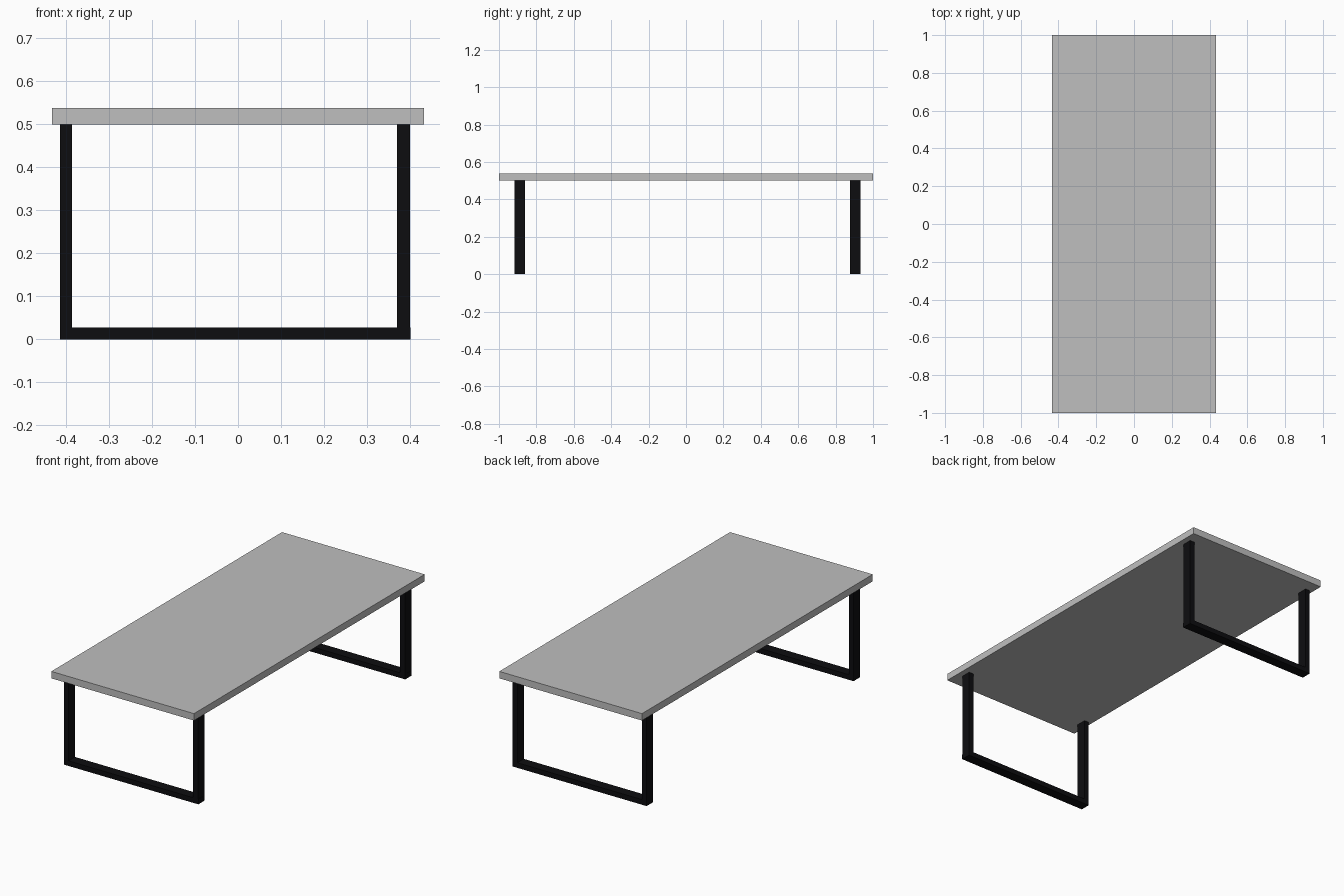
import bpy
from mathutils import Matrix, Vector

if "Cube" in bpy.data.objects:
    bpy.data.objects.remove(bpy.data.objects["Cube"])


def material(name, rgb):
    m = bpy.data.materials.new(name)
    m.diffuse_color = (*rgb, 1)
    m.use_nodes = True
    m.node_tree.nodes["Principled BSDF"].inputs["Base Color"].default_value = m.diffuse_color
    return m


grey = material("light_grey", (0.52, 0.52, 0.52))
black = material("black", (0.004, 0.004, 0.005))


def box(name, lo, hi, mat):
    """Axis-aligned box between two corners."""
    lo, hi = Vector(lo), Vector(hi)
    bpy.ops.mesh.primitive_cube_add(size=1)
    ob = bpy.context.object
    ob.name = name
    ob.data.transform(Matrix.Translation((lo + hi) / 2) @ Matrix.Diagonal((*(hi - lo), 1)))
    ob.data.materials.append(mat)
    return ob


# Flat slab top
TOP = 0.5
box("table_top", (-0.433, -1, TOP), (0.433, 1, 0.538), grey)

# U-shaped leg frames, one near each end
BAR, DEPTH = 0.028, 0.056
for end, y in (("front", -0.917), ("back", 0.877)):
    box(end + "_left_leg", (-0.414, y, BAR), (-0.414 + BAR, y + DEPTH, TOP), black)
    box(end + "_right_leg", (0.370, y, BAR), (0.400, y + DEPTH, TOP), black)
    box(end + "_floor_rail", (-0.414, y, 0), (0.401, y + DEPTH, BAR), black)
